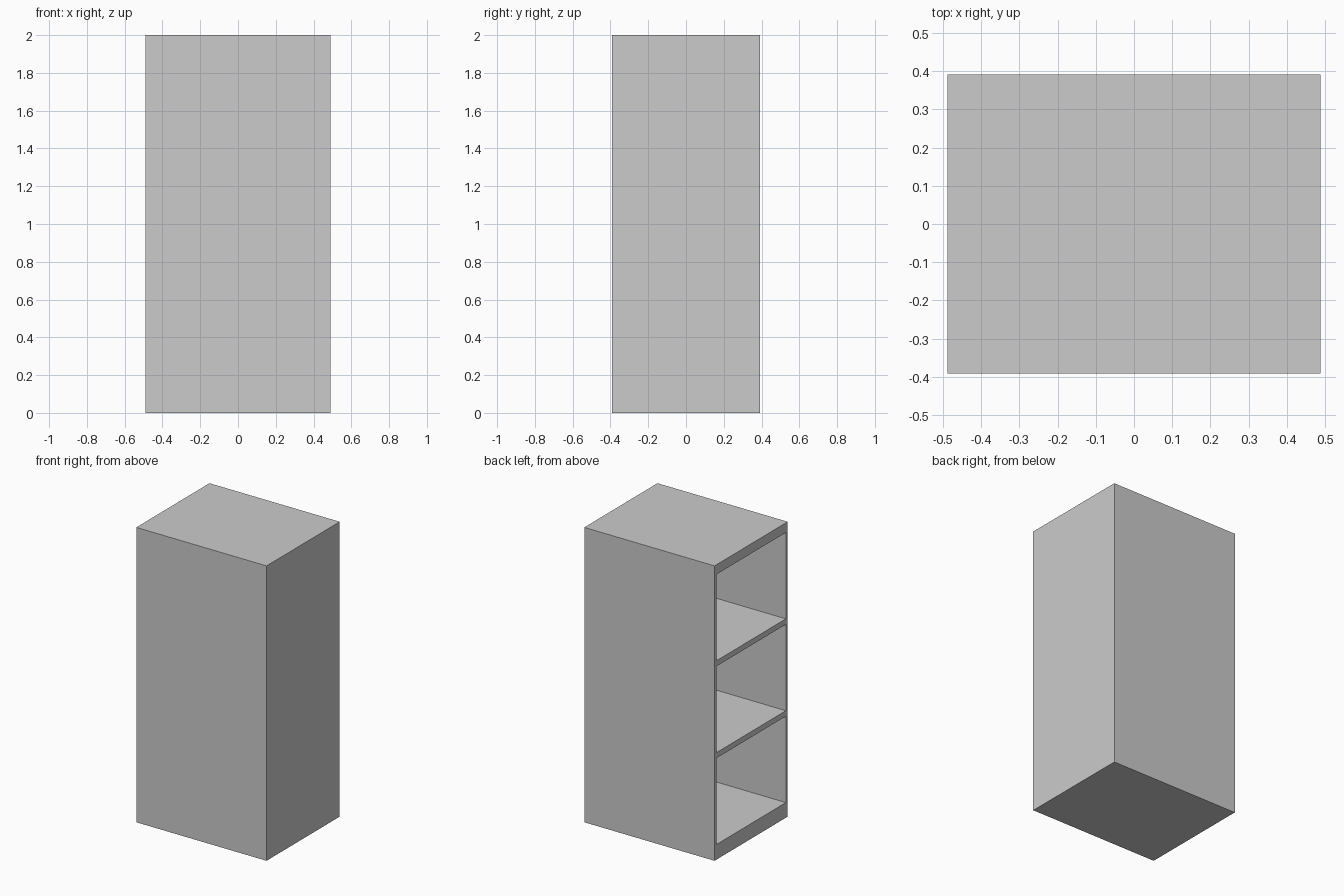
import bpy

if "Cube" in bpy.data.objects:
    bpy.data.objects.remove(bpy.data.objects["Cube"])

W, D, H = 0.977, 0.784, 2.0      # outer size
WALL = 0.02                      # side and rear panel thickness
BAY_H, PITCH, BASE = 0.585, 0.623, 0.103


def box(name, x0, x1, y0, y1, z0, z1):
    bpy.ops.mesh.primitive_cube_add(
        size=1, location=((x0 + x1) / 2, (y0 + y1) / 2, (z0 + z1) / 2))
    ob = bpy.context.object
    ob.name = name
    ob.scale = (x1 - x0, y1 - y0, z1 - z0)
    bpy.ops.object.transform_apply(location=True, rotation=False, scale=True)
    return ob


# Cabinet body
body = box("cabinet_body", -W / 2, W / 2, -D / 2, D / 2, 0, H)

# Three open bays on the left side, leaving thin walls and two shelves
for i in range(3):
    z = BASE + i * PITCH
    bay = box(f"bay_cutter_{i + 1}", -W / 2 - 0.1, W / 2 - WALL,
              -D / 2 + WALL, D / 2 - WALL, z, z + BAY_H)
    bay.hide_render = True
    cut = body.modifiers.new(f"bay_{i + 1}", 'BOOLEAN')
    cut.operation = 'DIFFERENCE'
    cut.solver = 'EXACT'
    cut.object = bay
    bpy.context.view_layer.objects.active = body
    bpy.ops.object.modifier_apply(modifier=cut.name)
    bpy.data.objects.remove(bay, do_unlink=True)
